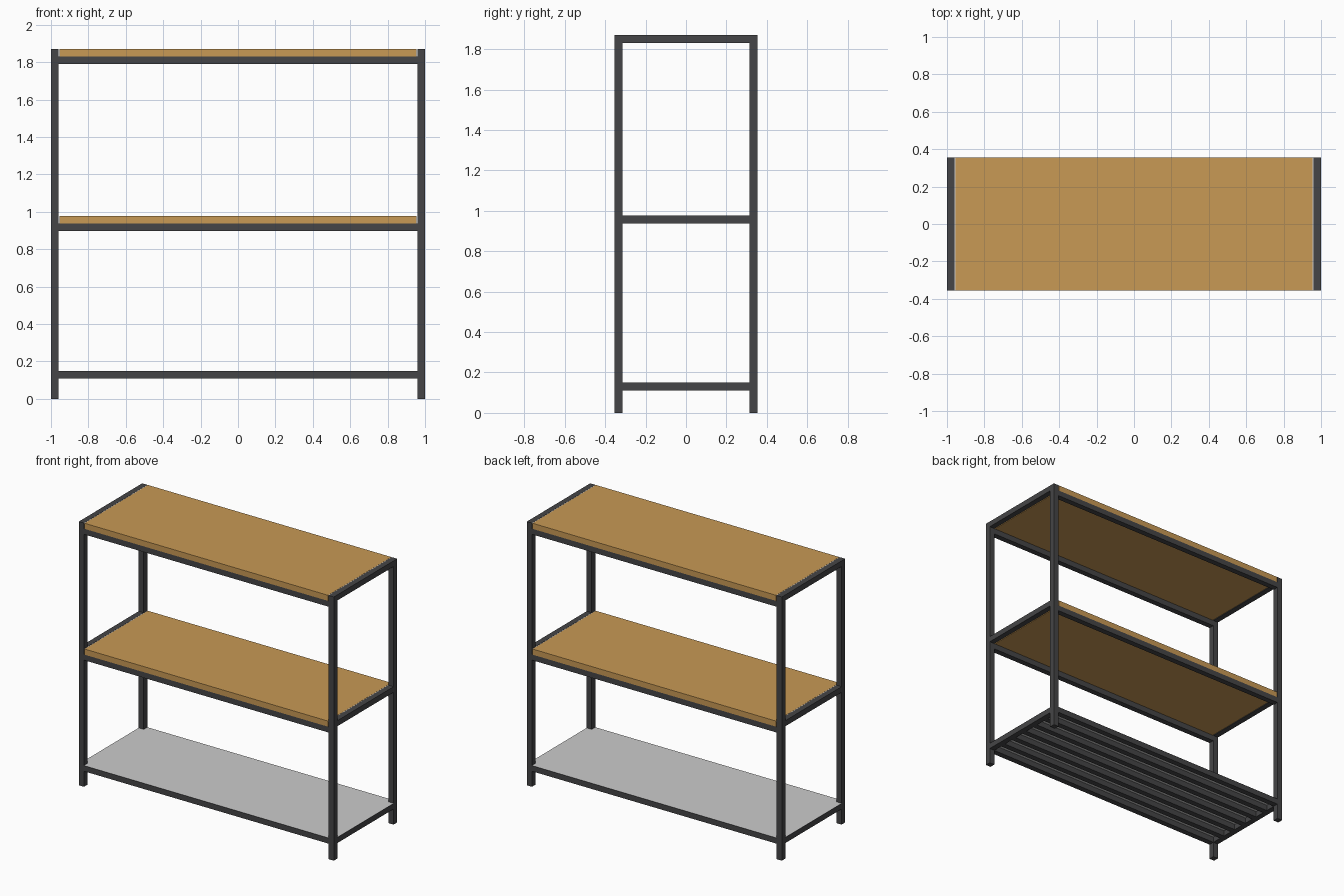
import bpy

if "Cube" in bpy.data.objects:
    bpy.data.objects.remove(bpy.data.objects["Cube"])

X, Y, H, T = 1.0, 0.355, 1.87, 0.04   # half width, half depth, height, tube size


def material(name, rgb):
    m = bpy.data.materials.new(name)
    m.diffuse_color = (*rgb, 1)
    m.use_nodes = True
    m.node_tree.nodes["Principled BSDF"].inputs["Base Color"].default_value = m.diffuse_color
    return m


STEEL = material("dark_steel", (0.06, 0.06, 0.063))
WOOD = material("wood", (0.58, 0.32, 0.09))


def box(name, x, y, z, mat):
    """Box from (min, max) ranges."""
    bpy.ops.mesh.primitive_cube_add(size=1, location=[sum(r) / 2 for r in (x, y, z)])
    o = bpy.context.object
    o.name = name
    o.scale = [r[1] - r[0] for r in (x, y, z)]
    bpy.ops.object.transform_apply(location=False, rotation=False, scale=True)
    o.data.materials.append(mat)
    return o


def side(s, outer, width):
    """Range of a bar against the outer face on side s."""
    return tuple(sorted((s * outer, s * (outer - width))))


# Corner posts
for sx in (-1, 1):
    for sy in (-1, 1):
        box("corner_post", side(sx, X, T), side(sy, Y, T), (0, H), STEEL)

# Rails: (level name, top of shelf, top of long rails)
for name, top, long_top in (("bottom", 0.15, 0.15), ("middle", 0.978, 0.938), ("top", H, H - T)):
    for s in (-1, 1):
        box(name + "_side_rail", side(s, X, T), (T - Y, Y - T), (top - T, top), STEEL)
        box(name + "_long_rail", (T - X, X - T), side(s, Y, T), (long_top - T, long_top), STEEL)
    # Wooden boards lie on the two upper frames
    if name != "bottom":
        box(name + "_board", (-0.955, 0.955), (-Y, Y), (long_top, top), WOOD)
    # Thin grey cover sheet at each shelf level
    offset = 0.001 if name == "bottom" else -0.001
    bpy.ops.mesh.primitive_plane_add(size=1, location=(0, 0, top + offset))
    sheet = bpy.context.object
    sheet.name = name + "_cover_sheet"
    sheet.scale = (2 * X, 2 * Y, 1)

# Lengthwise slats under the bottom sheet
COUNT = 5
pitch = (2 * Y - T) / (COUNT + 1)
for i in range(COUNT):
    y = (i - (COUNT - 1) / 2) * pitch
    box("bottom_slat", (T - X, X - T), (y - T / 2, y + T / 2), (0.11, 0.15), STEEL)
